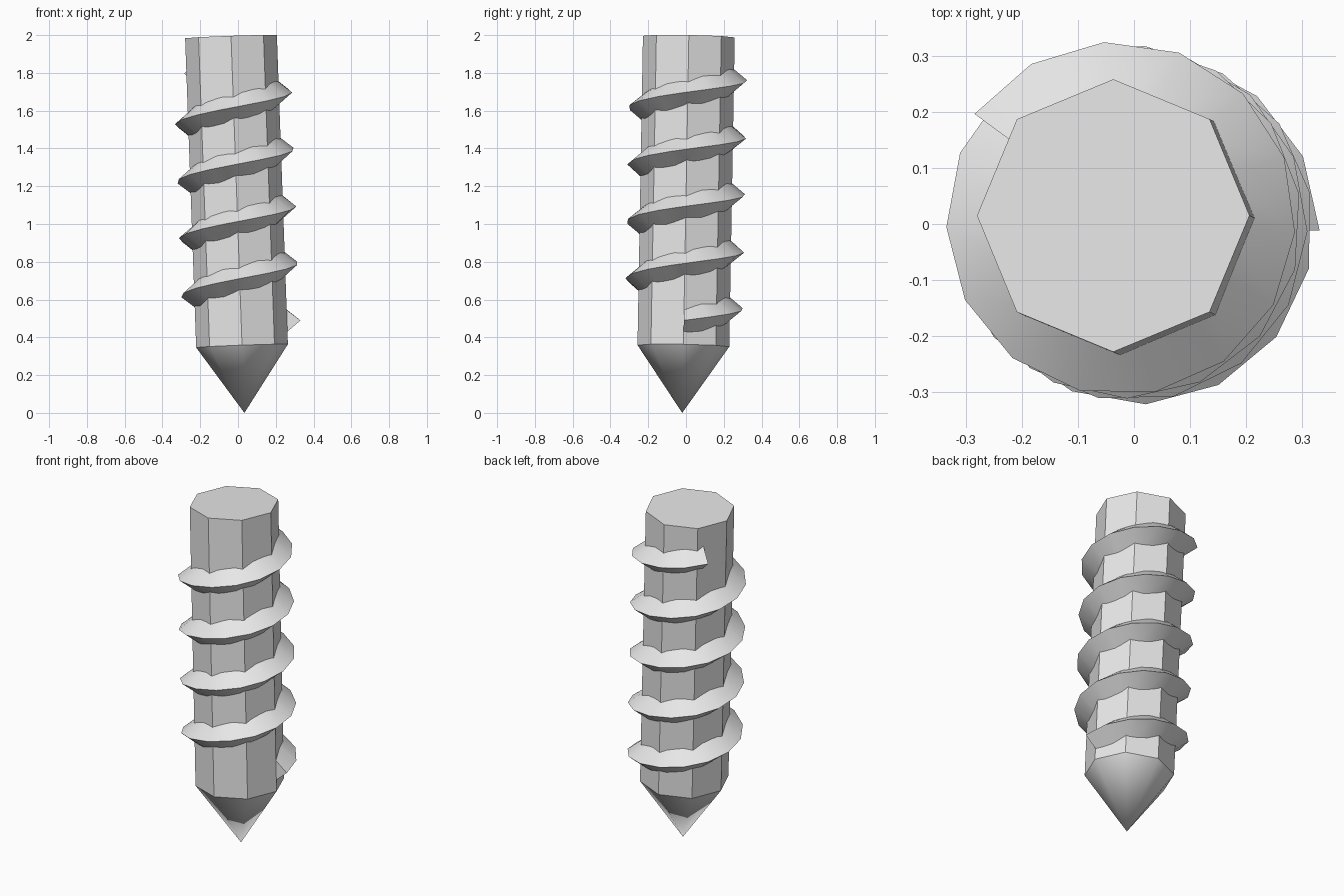
import bpy, bmesh
from math import cos, sin, radians, tau
from mathutils import Vector, Matrix

cube = bpy.data.objects.get("Cube")
if cube:
    bpy.data.objects.remove(cube, do_unlink=True)

# Single plain grey
grey = bpy.data.materials.new("light_grey")
grey.use_nodes = True
COLOUR = (0.8, 0.8, 0.8, 1)
grey.diffuse_color = COLOUR
grey.node_tree.nodes["Principled BSDF"].inputs["Base Color"].default_value = COLOUR

# The screw leans slightly: every part is built along local z, then tilted
TIP = Vector((0.034, -0.02, 0))
TOP = Vector((-0.037, 0.015, 1.992))
AXIS = TOP - TIP
LENGTH = AXIS.length
TILT = Matrix.Translation(TIP) @ Vector((0, 0, 1)).rotation_difference(AXIS).to_matrix().to_4x4()

SIDES, RADIUS, SHOULDER = 8, 0.243, 0.355


def polar(r, a, z):
    return Vector((r * cos(a), r * sin(a), z))


def ring(bm, z):
    return [bm.verts.new(polar(RADIUS, tau * i / SIDES, z)) for i in range(SIDES)]


def finish(name, bm, smooth_angle=None):
    bmesh.ops.recalc_face_normals(bm, faces=bm.faces)
    mesh = bpy.data.meshes.new(name)
    bm.to_mesh(mesh)
    bm.free()
    mesh.transform(TILT)
    mesh.materials.append(grey)
    obj = bpy.data.objects.new(name, mesh)
    bpy.context.collection.objects.link(obj)
    if smooth_angle:
        bpy.ops.object.select_all(action="DESELECT")
        obj.select_set(True)
        bpy.context.view_layer.objects.active = obj
        bpy.ops.object.shade_smooth_by_angle(angle=radians(smooth_angle))
    return obj


# Octagonal shaft with a flat top, open where the point joins
bm = bmesh.new()
low, high = ring(bm, SHOULDER), ring(bm, LENGTH)
for i in range(SIDES):
    j = (i + 1) % SIDES
    bm.faces.new((low[i], low[j], high[j], high[i]))
bm.faces.new(high)
finish("shaft", bm)

# Smooth conical point
bm = bmesh.new()
rim = ring(bm, SHOULDER)
apex = bm.verts.new((0, 0, 0))
for i in range(SIDES):
    bm.faces.new((rim[(i + 1) % SIDES], rim[i], apex))
finish("point", bm, 60)

# Helical thread: triangular section swept upward, capped at both ends
TURNS, STEPS, START, PITCH = 4.4, 64, 0.479, 0.3025
SECTION = [(0.2, -0.092), (0.314, 0), (0.2, 0.092)]
bm = bmesh.new()
rows = []
for s in range(STEPS + 1):
    turn = TURNS * s / STEPS
    rows.append([bm.verts.new(polar(r, tau * turn, START + PITCH * turn + h))
                 for r, h in SECTION])
for a, b in zip(rows, rows[1:]):
    for k in range(3):
        m = (k + 1) % 3
        bm.faces.new((a[k], a[m], b[m], b[k]))
bm.faces.new(rows[0])
bm.faces.new(rows[-1])
finish("thread", bm, 40)
